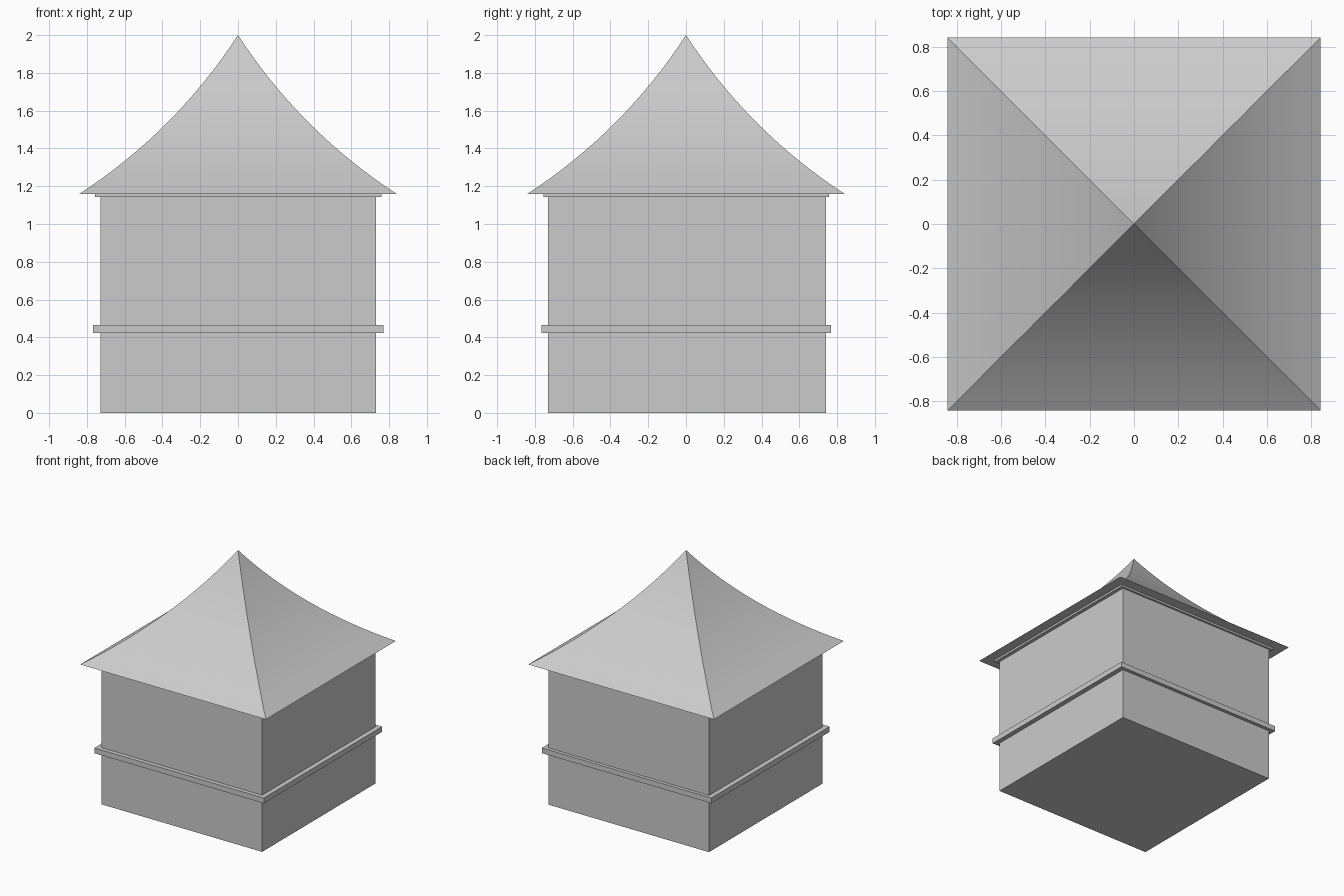
import bpy, bmesh

if "Cube" in bpy.data.objects:
    bpy.data.objects.remove(bpy.data.objects["Cube"])


def box(name, x0, x1, y0, y1, z0, z1):
    bpy.ops.mesh.primitive_cube_add(
        size=1, location=((x0 + x1) / 2, (y0 + y1) / 2, (z0 + z1) / 2))
    ob = bpy.context.object
    ob.name = name
    ob.scale = (x1 - x0, y1 - y0, z1 - z0)
    bpy.ops.object.transform_apply(location=False, rotation=False, scale=True)
    return ob


# Walls, waist band and the thin trim under the eaves
box("walls", -0.727, 0.731, -0.731, 0.74, 0, 1.15)
box("waist_band", -0.767, 0.77, -0.766, 0.768, 0.422, 0.465)
box("eave_trim", -0.757, 0.76, -0.755, 0.757, 1.142, 1.158)

# Concave roof: square rings following a curve from eave to apex
EAVE, CONTROL, APEX = (0.842, 1.158), (0.332, 1.49), (0.0, 2.0)
SEGMENTS = 16
bm = bmesh.new()
rings = []
for i in range(SEGMENTS):
    t = i / SEGMENTS
    r, z = ((1 - t) ** 2 * a + 2 * t * (1 - t) * b + t * t * c
            for a, b, c in zip(EAVE, CONTROL, APEX))
    rings.append([bm.verts.new((sx * r, sy * r, z))
                  for sx, sy in ((-1, -1), (1, -1), (1, 1), (-1, 1))])
tip = bm.verts.new((0, 0, APEX[1]))
bm.faces.new(rings[0][::-1])
for k in range(4):
    n = (k + 1) % 4
    for low, high in zip(rings, rings[1:]):
        bm.faces.new((low[k], low[n], high[n], high[k]))
    bm.faces.new((rings[-1][k], rings[-1][n], tip))
mesh = bpy.data.meshes.new("roof")
bm.to_mesh(mesh)
bm.free()
roof = bpy.data.objects.new("roof", mesh)
bpy.context.collection.objects.link(roof)

# Smooth slopes with sharp hips
bpy.ops.object.select_all(action='DESELECT')
roof.select_set(True)
bpy.context.view_layer.objects.active = roof
bpy.ops.object.shade_smooth_by_angle(angle=0.35)
